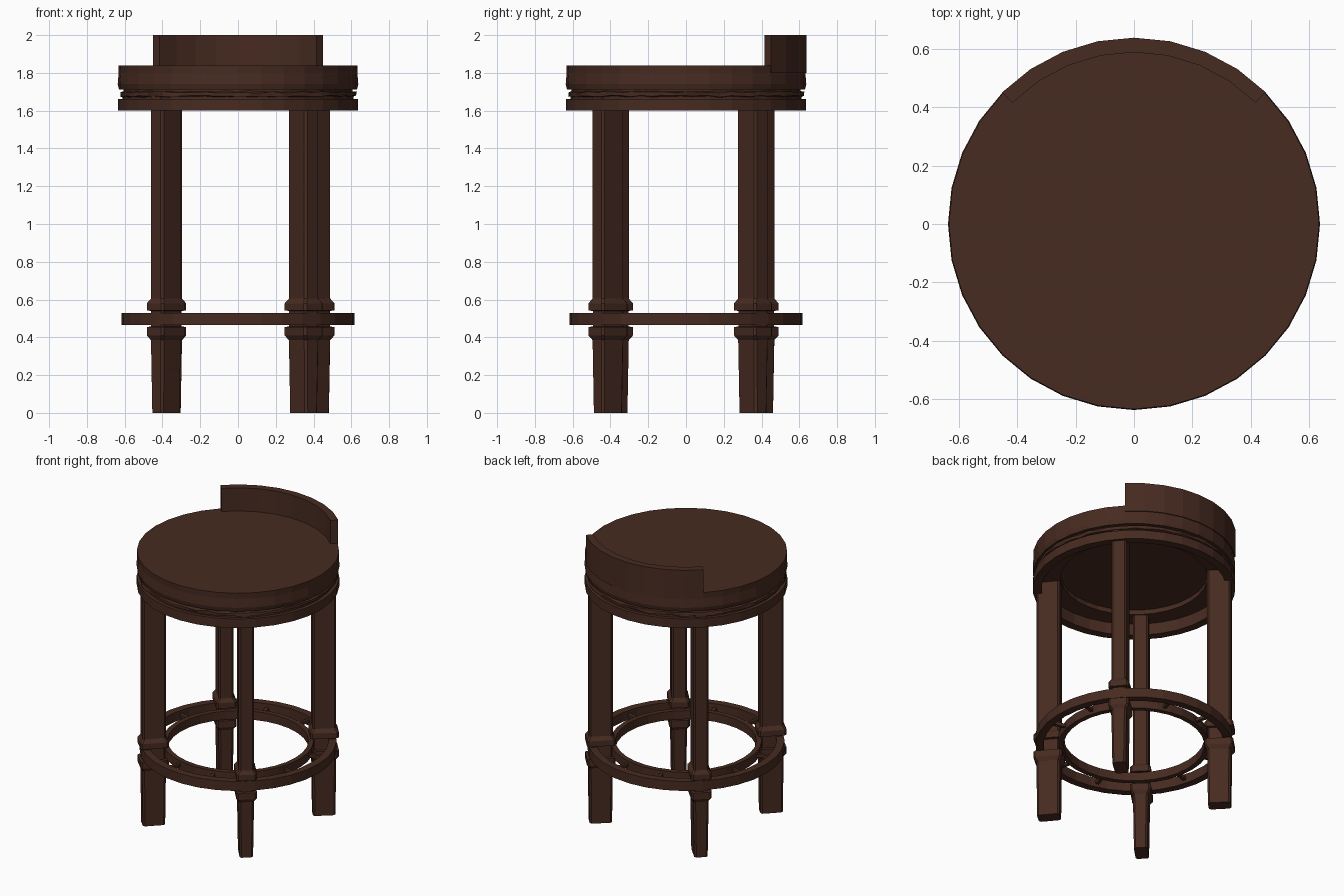
import bpy
import bmesh
import random
from math import cos, sin, pi, radians
from mathutils import Matrix

random.seed(4)
SIDES = 32

cube = bpy.data.objects.get("Cube")
if cube:
    bpy.data.objects.remove(cube)

wood = bpy.data.materials.new("dark_brown_wood")
wood.use_nodes = True
brown = (0.063, 0.024, 0.015, 1)
wood.diffuse_color = brown
bsdf = next(n for n in wood.node_tree.nodes if n.type == "BSDF_PRINCIPLED")
bsdf.inputs["Base Color"].default_value = brown
bsdf.inputs["Roughness"].default_value = 0.8


def finish(name, bm):
    bmesh.ops.recalc_face_normals(bm, faces=bm.faces)
    mesh = bpy.data.meshes.new(name)
    bm.to_mesh(mesh)
    bm.free()
    mesh.materials.append(wood)
    obj = bpy.data.objects.new(name, mesh)
    bpy.context.collection.objects.link(obj)
    return obj


def sweep(name, profile, start=0, end=360, steps=SIDES, wobble=0.0):
    """Turn a closed (radius, z) profile about the z axis; cap partial turns."""
    bm = bmesh.new()
    full = end - start == 360
    loops = []
    for i in range(steps if full else steps + 1):
        a = radians(start + (end - start) * i / steps)
        loop = []
        for r, z in profile:
            r += random.uniform(-wobble, wobble)
            z += random.uniform(-wobble, wobble)
            loop.append(bm.verts.new((r * cos(a), r * sin(a), z)))
        loops.append(loop)
    n = len(profile)
    pairs = list(zip(loops, loops[1:])) + ([(loops[-1], loops[0])] if full else [])
    for a, b in pairs:
        for j in range(n):
            k = (j + 1) % n
            bm.faces.new((a[j], a[k], b[k], b[j]))
    if not full:
        bm.faces.new(loops[0])
        bm.faces.new(loops[-1])
    return finish(name, bm)


def band(name, inner, outer, low, high, **options):
    return sweep(name, [(inner, low), (outer, low), (outer, high), (inner, high)], **options)


def loft(name, loops, bm):
    """Skin equal loops of vertices and cap both ends."""
    for a, b in zip(loops, loops[1:]):
        for i in range(len(a)):
            k = (i + 1) % len(a)
            bm.faces.new((a[i], a[k], b[k], b[i]))
    bm.faces.new(loops[0])
    bm.faces.new(loops[-1])
    return finish(name, bm)


def disc(name, layers):
    """Solid stack of circles given as (radius, z)."""
    bm = bmesh.new()
    turns = [2 * pi * i / SIDES for i in range(SIDES)]
    loops = [[bm.verts.new((r * cos(a), r * sin(a), z)) for a in turns] for r, z in layers]
    return loft(name, loops, bm)


def leg(name, angle):
    """Loft chamfered rectangles of (z, radial depth, width) into one leg."""
    sections = [(0, 0.142, 0.085), (0.385, 0.15, 0.097), (0.41, 0.18, 0.13),
                (0.455, 0.18, 0.13), (0.457, 0.148, 0.095), (0.54, 0.148, 0.095),
                (0.542, 0.18, 0.13), (0.58, 0.18, 0.13), (0.605, 0.15, 0.097),
                (1.69, 0.15, 0.097)]
    bm = bmesh.new()
    loops = []
    for z, depth, width in sections:
        x, y, c = depth / 2, width / 2, 0.012
        outline = [(x, c - y), (x, y - c), (x - c, y), (c - x, y),
                   (-x, y - c), (-x, c - y), (c - x, -y), (x - c, -y)]
        loops.append([bm.verts.new((px + 0.54, py, z)) for px, py in outline])
    bm.transform(Matrix.Rotation(radians(angle), 4, "Z"))
    return loft(name, loops, bm)


# Seat cushion and low curved backrest
disc("seat_cushion", [(0.63, 1.712), (0.637, 1.74), (0.632, 1.80), (0.634, 1.84)])
band("backrest", 0.588, 0.638, 1.80, 2.0, start=45, end=135, steps=8)

# Uneven braided trim around a recessed core
band("trim_core", 0.46, 0.607, 1.68, 1.715)
sweep("braided_trim", [(0.60, 1.670), (0.624, 1.677), (0.624, 1.697), (0.60, 1.704)],
      steps=64, wobble=0.005)

# Hollow apron below the trim
band("seat_apron", 0.58, 0.635, 1.60, 1.662)
band("apron_inner_wall", 0.58, 0.612, 1.65, 1.69)

# Four slightly unevenly spaced legs with collars around the footrest
for label, angle in (("back_left", 41), ("back_right", 134),
                     ("front_right", 225), ("front_left", 310)):
    leg(label + "_leg", angle)

# Double footrest ring joined by short spokes
band("footrest_outer_ring", 0.568, 0.618, 0.465, 0.53)
band("footrest_inner_ring", 0.442, 0.475, 0.468, 0.527)
for i in range(8):
    middle = 90 * (i // 2) + (16 if i % 2 else -16)
    band(f"footrest_spoke_{i + 1}", 0.465, 0.58, 0.487, 0.508,
         start=middle - 1.2, end=middle + 1.2, steps=1)
